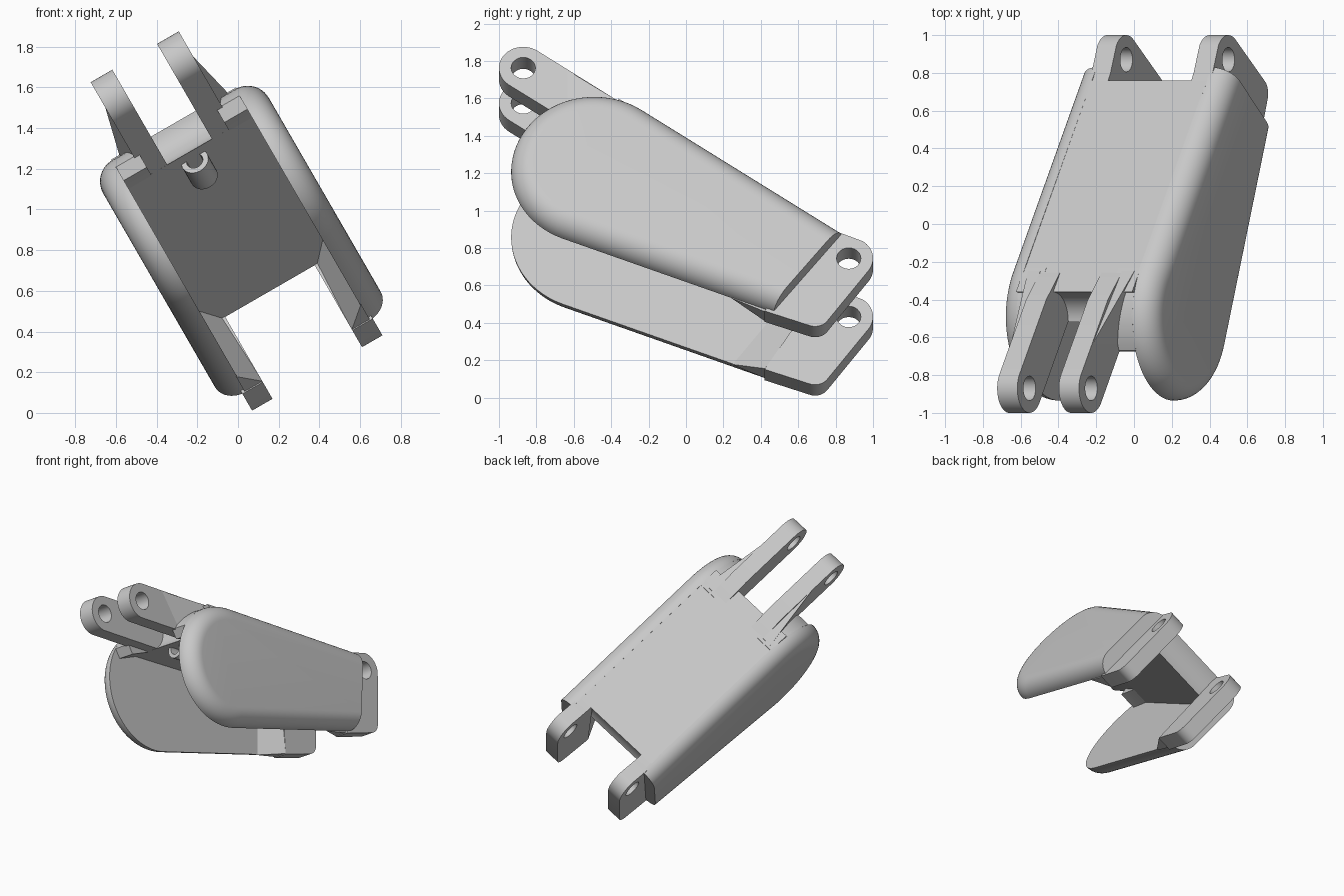
import bpy
import bmesh
from math import radians, sin, cos
from mathutils import Matrix, Vector

cube = bpy.data.objects.get("Cube")
if cube:
    bpy.data.objects.remove(cube)

grey = bpy.data.materials.new("light grey plastic")
grey.use_nodes = True
colour = (0.58, 0.58, 0.58, 1)
grey.diffuse_color = colour
grey.node_tree.nodes["Principled BSDF"].inputs["Base Color"].default_value = colour

# Tilted frame: local X runs along y, local Y up the part, local Z across it
TILT = Matrix(((0, -0.5, 0.866), (1, 0, 0), (0, 0.866, 0.5))).to_4x4()
TILT = TILT @ Matrix.Translation((0, 0, 0.4355))
SLOPE = 35.6


def arc(cx, cy, r, a0, a1, n=16):
    angles = [radians(a0 + (a1 - a0) * i / n) for i in range(n + 1)]
    return [(cx + r * cos(a), cy + r * sin(a)) for a in angles]


def finish(name, bm, matrix=TILT):
    bmesh.ops.remove_doubles(bm, verts=bm.verts, dist=0.0002)
    bmesh.ops.transform(bm, matrix=matrix, verts=bm.verts)
    bmesh.ops.recalc_face_normals(bm, faces=bm.faces)
    mesh = bpy.data.meshes.new(name)
    bm.to_mesh(mesh)
    bm.free()
    mesh.materials.append(grey)
    ob = bpy.data.objects.new(name, mesh)
    bpy.context.collection.objects.link(ob)
    bpy.ops.object.select_all(action='DESELECT')
    ob.select_set(True)
    bpy.context.view_layer.objects.active = ob
    bpy.ops.object.shade_smooth_by_angle(angle=radians(30))
    return ob


def prism(name, outline, u0, u1, hole=None, matrix=TILT):
    """Filled outline extruded across the part, with an optional hole."""
    curve = bpy.data.curves.new(name, 'CURVE')
    curve.dimensions = '2D'
    curve.fill_mode = 'BOTH'
    curve.extrude = abs(u1 - u0) / 2
    for loop in [outline] + ([hole] if hole else []):
        spline = curve.splines.new('POLY')
        spline.points.add(len(loop) - 1)
        for point, (x, y) in zip(spline.points, loop):
            point.co = (x, y, 0, 1)
        spline.use_cyclic_u = True
    temp = bpy.data.objects.new("temp", curve)
    bpy.context.collection.objects.link(temp)
    graph = bpy.context.evaluated_depsgraph_get()
    mesh = bpy.data.meshes.new_from_object(temp.evaluated_get(graph))
    bm = bmesh.new()
    bm.from_mesh(mesh)
    bpy.data.objects.remove(temp)
    bpy.data.meshes.remove(mesh)
    return finish(name, bm, matrix @ Matrix.Translation((0, 0, (u0 + u1) / 2)))


def wedge(name, front, rear, u0, u1):
    """Triangular ramp: thin along the front edge, u1 along the rear edge."""
    bm = bmesh.new()
    ends = [[bm.verts.new((*f, u0)), bm.verts.new((*r, u0)), bm.verts.new((*r, u1))]
            for f, r in zip(front, rear)]
    a, b = ends
    bm.faces.new(a)
    bm.faces.new(b)
    for i in range(3):
        j = (i + 1) % 3
        bm.faces.new((a[i], a[j], b[j], b[i]))
    finish(name, bm)


def plate_outline(inset):
    d = Vector((0.36, 0.473)).normalized() * inset
    top, low = Vector((0.83, 0.543)) - d, Vector((0.47, 0.07)) + d
    return arc(-0.49, 0.94, 0.445 - inset, 90 - SLOPE, 247, 40) + [tuple(low), tuple(top)]


def side_plate(name, side):
    """Flat inside, rounded over to the outside."""
    bm = bmesh.new()
    rings = []
    for i in range(11):
        a = radians(9 * i)
        u = side * (0.35 + 0.12 * sin(a))
        rings.append([bm.verts.new((x, y, u)) for x, y in plate_outline(0.12 * (1 - cos(a)))])
    n = len(rings[0])
    for r, s in zip(rings, rings[1:]):
        for i in range(n):
            j = (i + 1) % n
            bm.faces.new((r[i], r[j], s[j], s[i]))
    bm.faces.new(rings[0])
    bm.faces.new(rings[-1])
    finish(name, bm)


# Sloping deck, hollowed at both ends to clear the neighbouring hinges
deck = (arc(0.87, 0.395, 0.226, 119, 168.5)
        + arc(-0.52, 1.39, 0.16, -90, 0))
prism("deck", deck, -0.355, 0.355)

# Hinge lug outlines
front_lug = (arc(-0.87, 1.64, 0.13, 90 - SLOPE, 270 - SLOPE, 24)
             + [(-0.51, 1.225), (-0.33, 1.25), (-0.25, 1.31), (-0.4, 1.463)])
rear_lug = (arc(0.69, 0.055, 0.08, 250, 360 - SLOPE, 10)
            + arc(0.87, 0.395, 0.13, -SLOPE, 90 - SLOPE)
            + [(0.8, 0.563), (0.74, 0.6), (0.42, 0.07)])
web = ([(-0.23, 1.3), (-0.23, 1.08), (-0.5, 1.22), (-0.675, 1.27)]
       + arc(-0.49, 0.94, 0.445, 114, 60, 10))

for side, word in ((1, "left"), (-1, "right")):
    side_plate(word + "_side_plate", side)
    prism(word + "_front_lug", front_lug, side * 0.127, side * 0.25,
          arc(-0.87, 1.64, 0.065, 0, 345, 23))
    prism(word + "_rear_lug", rear_lug, side * 0.254, side * 0.37,
          arc(0.87, 0.395, 0.065, 0, 345, 23))
    prism(word + "_web", web, side * 0.22, side * 0.355)
    # Ramps that blend the lugs into the body
    wedge(word + "_front_gusset", [(-0.64, 1.63), (-0.64, 1.33)],
          [(-0.25, 1.315), (-0.25, 1.12)], side * 0.249, side * 0.325)
    wedge(word + "_rear_ramp", [(0.24, 0.16), (0.53, 0.56)],
          [(0.421, 0.075), (0.71, 0.48)], side * 0.355, side * 0.254)

# Small tube under the front of the deck
peg_frame = TILT @ Matrix(((0, 0.582, 0.813, -0.48), (0, 0.813, -0.582, 1.18),
                           (1, 0, 0, 0), (0, 0, 0, 1)))
prism("stop_tube", arc(0, 0, 0.07, 0, 345, 23), 0, 0.16,
      arc(0, 0, 0.042, 0, 345, 23), peg_frame)
